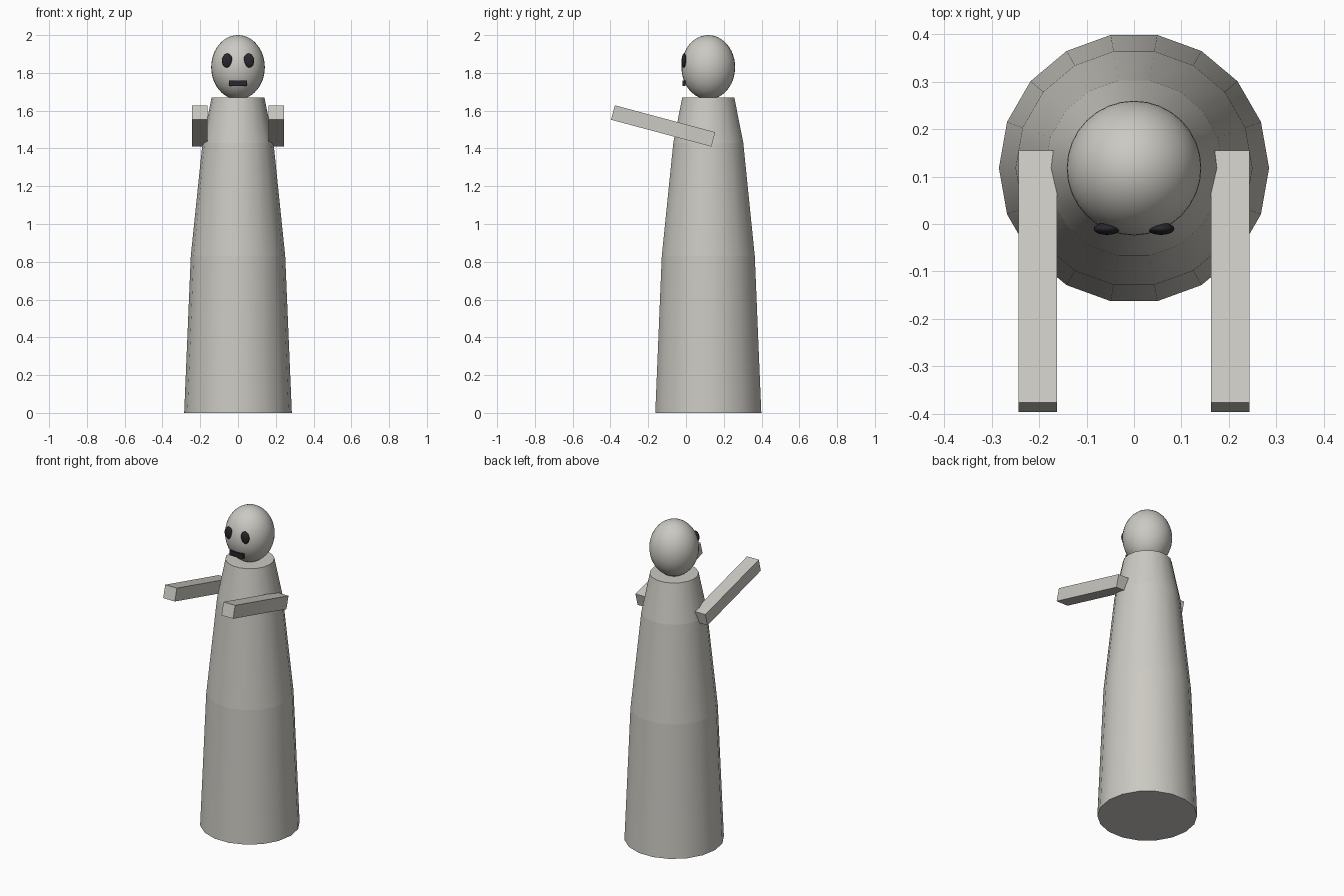
import bpy
import bmesh
import math
from mathutils import Matrix

AXIS_Y = 0.118  # centre line of body and head

cube = bpy.data.objects.get("Cube")
if cube:
    bpy.data.objects.remove(cube, do_unlink=True)


def material(name, colour):
    m = bpy.data.materials.new(name)
    m.use_nodes = True
    m.diffuse_color = (*colour, 1)
    m.node_tree.nodes["Principled BSDF"].inputs["Base Color"].default_value = (*colour, 1)
    return m


stone = material("warm grey", (0.60, 0.585, 0.54))
dark = material("charcoal", (0.02, 0.02, 0.026))


def add_object(name, bm, mat):
    mesh = bpy.data.meshes.new(name)
    bmesh.ops.recalc_face_normals(bm, faces=bm.faces)
    bm.to_mesh(mesh)
    bm.free()
    mesh.materials.append(mat)
    ob = bpy.data.objects.new(name, mesh)
    bpy.context.collection.objects.link(ob)
    return ob


def ellipsoid(name, centre, radii, mat, segments, rings):
    bm = bmesh.new()
    bmesh.ops.create_uvsphere(bm, u_segments=segments, v_segments=rings, radius=1,
                              matrix=Matrix.LocRotScale(centre, None, radii))
    for f in bm.faces:
        f.smooth = True
    return add_object(name, bm, mat)


def box(name, centre, size, mat, tilt=0.0):
    bm = bmesh.new()
    turn = Matrix.Rotation(tilt, 3, 'X').to_quaternion()
    bmesh.ops.create_cube(bm, size=1, matrix=Matrix.LocRotScale(centre, turn, size))
    return add_object(name, bm, mat)


# Robe: tapering stack of rings with creased seams
PROFILE = [(0.285, 0), (0.25, 0.83), (0.188, 1.43), (0.14, 1.67)]
SIDES = 18
bm = bmesh.new()
rings = []
for r, z in PROFILE:
    angles = [math.tau * i / SIDES for i in range(SIDES)]
    rings.append([bm.verts.new((r * math.cos(a), AXIS_Y + r * math.sin(a), z)) for a in angles])
for low, high in zip(rings, rings[1:]):
    for i in range(SIDES):
        j = (i + 1) % SIDES
        bm.faces.new((low[i], low[j], high[j], high[i])).smooth = True
bm.faces.new(rings[0][::-1])
bm.faces.new(rings[-1])
for e in bm.edges:
    if abs(e.verts[0].co.z - e.verts[1].co.z) < 1e-4:
        e.smooth = False
add_object("robe", bm, stone)

# Head and mouth
ellipsoid("head", (0, AXIS_Y, 1.83), (0.142, 0.142, 0.17), stone, 32, 24)
box("mouth", (0, -0.011, 1.745), (0.095, 0.015, 0.03), dark)

# Paired eyes and raised arms
for side, s in (("left", 1), ("right", -1)):
    ellipsoid(side + "_eye", (s * 0.057, -0.01, 1.865), (0.028, 0.013, 0.038), dark, 20, 14)
    box(side + "_arm", (s * 0.203, -0.121, 1.519), (0.081, 0.55, 0.079), stone, math.radians(-15))
